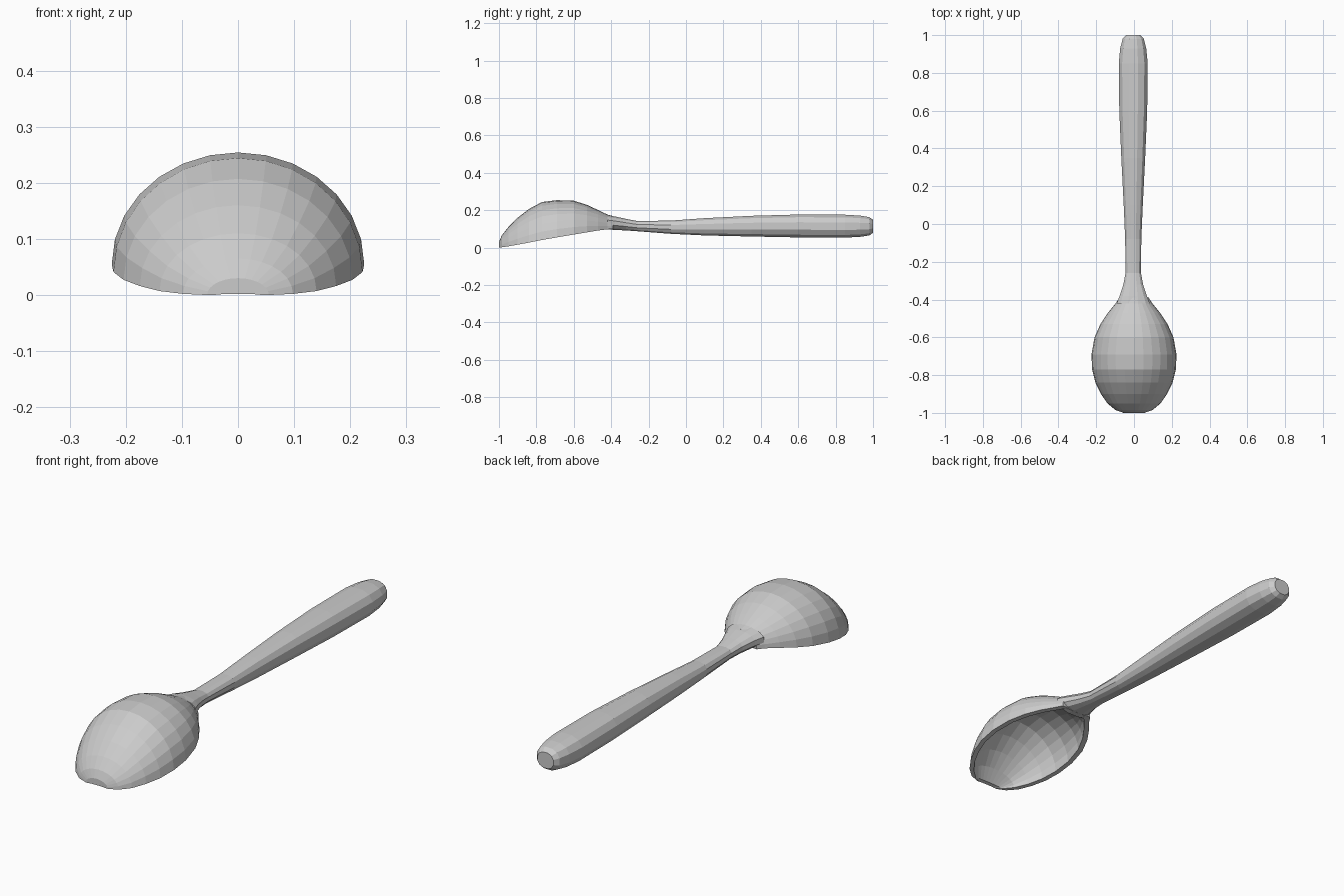
import bpy, bmesh
from math import pi, sin, cos


def loft(name, rings):
    """Skin a list of closed rings and cap both ends."""
    bm = bmesh.new()
    vr = [[bm.verts.new(p) for p in ring] for ring in rings]
    n = len(vr[0])
    for a, b in zip(vr, vr[1:]):
        for i in range(n):
            j = (i + 1) % n
            bm.faces.new((a[i], a[j], b[j], b[i]))
    bm.faces.new(vr[0])
    bm.faces.new(vr[-1])
    bmesh.ops.recalc_face_normals(bm, faces=bm.faces)
    me = bpy.data.meshes.new(name)
    bm.to_mesh(me)
    bm.free()
    ob = bpy.data.objects.new(name, me)
    bpy.context.collection.objects.link(ob)
    return ob


def crescent(y, w, rim, top, wi, inner, n=14):
    """Domed outer arc, then the hollow inner arc back again."""
    outer = [(w * cos(pi * i / n), y, rim + (top - rim) * sin(pi * i / n))
             for i in range(n + 1)]
    inside = [(-wi * cos(pi * i / n), y, rim + (inner - rim) * sin(pi * i / n))
              for i in range(n + 1)]
    return outer + inside


def oval(y, w, low, high, n=12):
    """Slightly squared oval cross-section."""
    mid, h = (low + high) / 2, (high - low) / 2
    ring = []
    for i in range(n):
        a = 2 * pi * (i + 0.5) / n
        c, s = cos(a), sin(a)
        ring.append((w * abs(c) ** 0.85 * (1 if c > 0 else -1), y,
                     mid + h * abs(s) ** 0.85 * (1 if s > 0 else -1)))
    return ring


# Overturned bowl: y, half width, rim z, top z, inner half width, inner top z
bowl = [
    (-1.00, 0.055, 0.000, 0.030, 0.040, 0.002),
    (-0.985, 0.098, 0.002, 0.065, 0.075, 0.006),
    (-0.95, 0.140, 0.007, 0.110, 0.115, 0.060),
    (-0.90, 0.175, 0.016, 0.160, 0.152, 0.120),
    (-0.84, 0.204, 0.027, 0.207, 0.181, 0.172),
    (-0.77, 0.222, 0.041, 0.244, 0.200, 0.212),
    (-0.69, 0.225, 0.055, 0.254, 0.203, 0.224),
    (-0.60, 0.209, 0.070, 0.251, 0.185, 0.215),
    (-0.53, 0.178, 0.082, 0.229, 0.152, 0.185),
    (-0.47, 0.138, 0.092, 0.201, 0.110, 0.150),
    (-0.42, 0.097, 0.098, 0.177, 0.068, 0.110),
    (-0.39, 0.078, 0.100, 0.169, 0.050, 0.095),
]
loft("bowl", [crescent(*r) for r in bowl])

# Neck and handle: y, half width, bottom z, top z
handle = [
    (-0.42, 0.090, 0.096, 0.174),
    (-0.38, 0.074, 0.094, 0.168),
    (-0.32, 0.054, 0.091, 0.155),
    (-0.26, 0.042, 0.087, 0.143),
    (-0.08, 0.044, 0.073, 0.146),
    (0.10, 0.052, 0.064, 0.159),
    (0.35, 0.065, 0.058, 0.172),
    (0.60, 0.076, 0.053, 0.179),
    (0.85, 0.079, 0.052, 0.178),
    (0.93, 0.071, 0.056, 0.173),
    (0.98, 0.058, 0.064, 0.165),
    (1.00, 0.040, 0.078, 0.150),
]
loft("handle", [oval(*r) for r in handle]).location.x = -0.004
